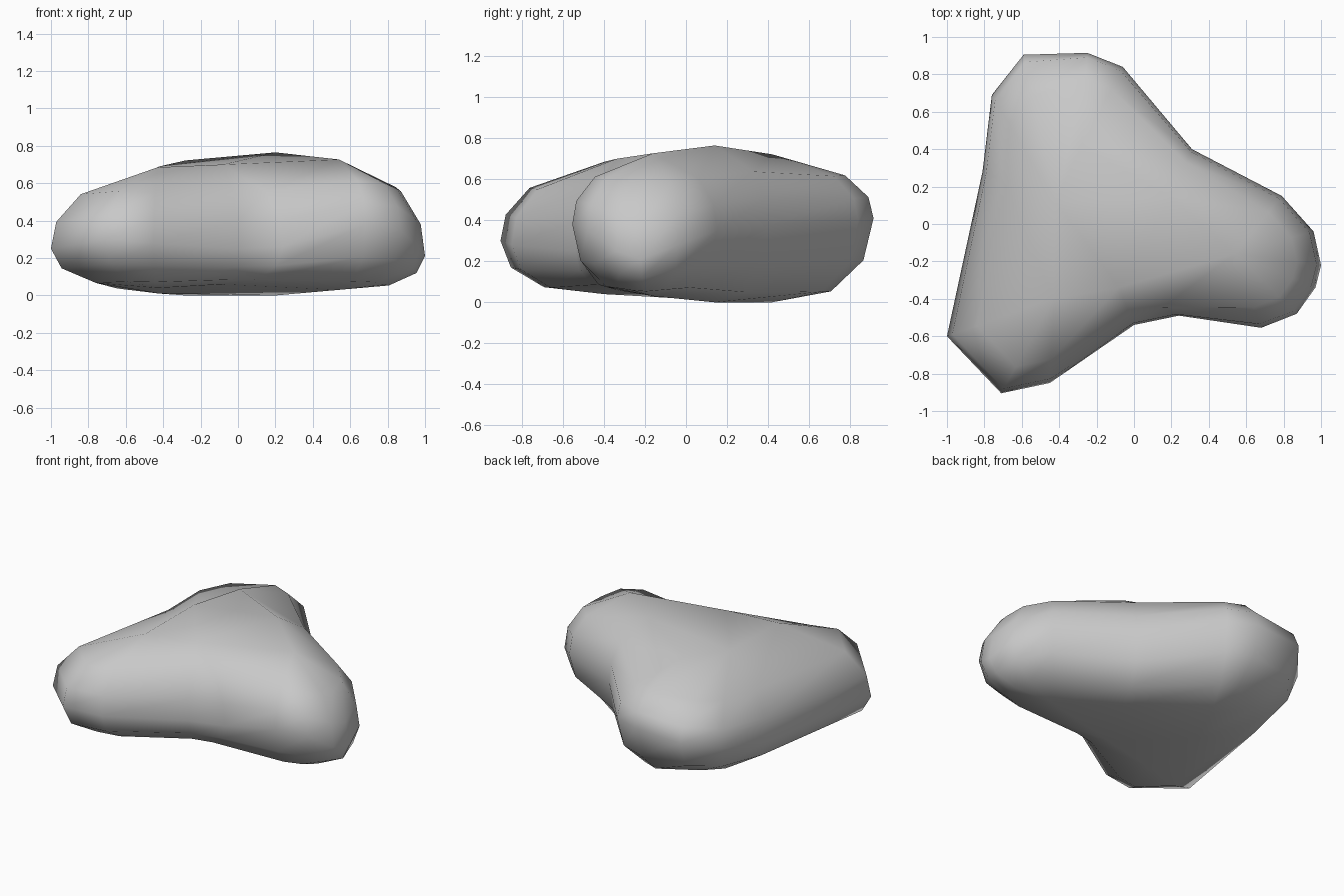
import bpy, bmesh
from mathutils import Vector

cube = bpy.data.objects.get("Cube")
if cube:
    bpy.data.objects.remove(cube)

# Stone colour
stone = bpy.data.materials.new("stone grey")
stone.use_nodes = True
colour = (0.58, 0.58, 0.58, 1)
stone.diffuse_color = colour
stone.node_tree.nodes["Principled BSDF"].inputs["Base Color"].default_value = colour

# Ridge points: x, y, top height, bottom height
ridge = {
    "left lobe": (0.54, -0.16, 0.727, 0.03),
    "hub": (0.2, 0.14, 0.765, 0.0),
    "back lobe": (-0.28, 0.42, 0.722, 0.0),
    "flank": (-0.42, 0.12, 0.69, 0.01),
    "right lobe": (-0.43, -0.4, 0.685, 0.04),
    "saddle": (-0.08, -0.34, 0.7, 0.06),
}

# Widest outline, counterclockwise, grouped by the ridge point it rises to
outline = [
    ("left lobe", [(1, -.22, .21), (.96, -.04, .28), (.79, .15, .35)]),
    ("hub", [(.31, .4, .38)]),
    ("back lobe", [(-.06, .84, .4), (-.25, .915, .41)]),
    ("flank", [(-.59, .905, .39), (-.76, .69, .32), (-.81, .28, .22)]),
    ("right lobe", [(-1, -.6, .25), (-.71, -.905, .3), (-.45, -.85, .28)]),
    ("saddle", [(0, -.54, .25), (.24, -.49, .26)]),
    ("left lobe", [(.68, -.555, .38), (.87, -.48, .35), (.97, -.34, .25)]),
]

# Rings from underside to top: inward share, height share (negative is below the outline)
levels = [(1, -1), (.42, -.87), (.1, -.5), (0, 0), (.05, .33), (.28, .67), (1, 1)]

bm = bmesh.new()
rings = []
for inward, rise in levels:
    ring = []
    for name, points in outline:
        x, y, top, bottom = ridge[name]
        for p in points:
            goal = top if rise > 0 else bottom
            flat = Vector(p[:2]).lerp(Vector((x, y)), inward)
            ring.append(bm.verts.new((*flat, p[2] + (goal - p[2]) * abs(rise))))
    rings.append(ring)

# Skin the rings, then close the flat patches between ridge points
for low, high in zip(rings, rings[1:]):
    for i in range(len(low)):
        j = (i + 1) % len(low)
        bm.faces.new((low[i], low[j], high[j], high[i]))
bmesh.ops.remove_doubles(bm, verts=bm.verts, dist=0.0005)
patches = bmesh.ops.holes_fill(bm, edges=bm.edges, sides=8)["faces"]
bmesh.ops.triangulate(bm, faces=patches)
bmesh.ops.recalc_face_normals(bm, faces=bm.faces)
for face in bm.faces:
    face.smooth = True

mesh = bpy.data.meshes.new("boulder")
bm.to_mesh(mesh)
bm.free()
mesh.materials.append(stone)
boulder = bpy.data.objects.new("boulder", mesh)
bpy.context.collection.objects.link(boulder)
